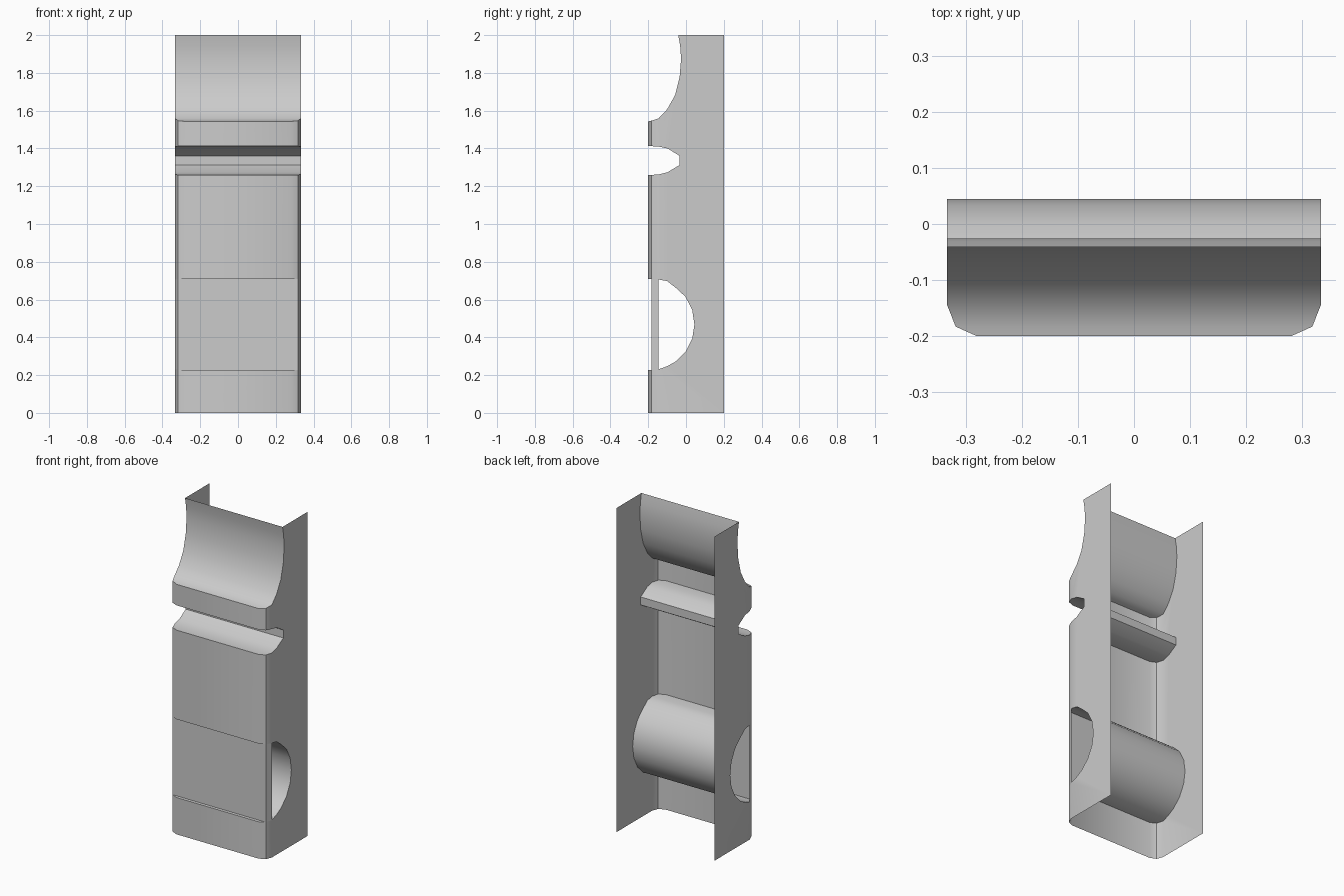
import bpy, bmesh

if "Cube" in bpy.data.objects:
    bpy.data.objects.remove(bpy.data.objects["Cube"])

# Rounded front corner in plan: (half width, depth)
CORNER = [(0.28, -0.2), (0.318, -0.183), (0.333, -0.145)]
BACK, HEIGHT, HALF = 0.2, 2.0, 0.333

# Grooves as (y, z), bottom to top; each starts/ends on the corner depths
LOWER = [(-0.2, 0.227), (-0.183, 0.228), (-0.145, 0.231), (-0.1, 0.247), (-0.055, 0.272),
         (-0.003, 0.323), (0.033, 0.393), (0.0445, 0.468), (0.033, 0.545), (-0.003, 0.615),
         (-0.055, 0.663), (-0.1, 0.698), (-0.145, 0.706), (-0.183, 0.709), (-0.2, 0.71)]
NOTCH = [(-0.2, 1.26), (-0.183, 1.26), (-0.145, 1.262), (-0.098, 1.274), (-0.034, 1.312),
         (-0.034, 1.361), (-0.098, 1.4), (-0.145, 1.41), (-0.183, 1.412), (-0.2, 1.413)]
SCOOP = [(-0.2, 1.543), (-0.183, 1.547), (-0.145, 1.559), (-0.1, 1.607), (-0.058, 1.682),
         (-0.034, 1.776), (-0.026, 1.875), (-0.031, 1.945), (-0.041, 2.0)]
GROOVES = [LOWER, NOTCH, SCOOP]


def half_width(y):
    for w, d in CORNER:
        if abs(y - d) < 1e-5:
            return w
    return HALF


def face(bm, pts):
    bm.faces.new([bm.verts.new(p) for p in pts])


def finish(bm, name):
    bmesh.ops.remove_doubles(bm, verts=bm.verts, dist=1e-4)
    bmesh.ops.recalc_face_normals(bm, faces=bm.faces)
    mesh = bpy.data.meshes.new(name)
    bm.to_mesh(mesh)
    bm.free()
    obj = bpy.data.objects.new(name, mesh)
    bpy.context.collection.objects.link(obj)
    bpy.ops.object.select_all(action='DESELECT')
    obj.select_set(True)
    bpy.context.view_layer.objects.active = obj
    bpy.ops.object.shade_smooth_by_angle(angle=0.6)
    return obj


def wrap_front(bm, rings):
    """Front face plus corner strips; rings = (half width, y, z low, z high)."""
    w, y, a, b = rings[0]
    face(bm, [(-w, y, a), (w, y, a), (w, y, b), (-w, y, b)])
    for (w0, y0, a0, b0), (w1, y1, a1, b1) in zip(rings, rings[1:]):
        for s in (-1, 1):
            face(bm, [(s * w0, y0, a0), (s * w1, y1, a1), (s * w1, y1, b1), (s * w0, y0, b0)])


# Open-backed column shell
bm = bmesh.new()
lows = [[0, 0, 0]] + [[p[1] for p in g[:-4:-1]] for g in GROOVES[:2]]
highs = [[p[1] for p in g[:3]] for g in GROOVES]
for lo, hi in zip(lows, highs):
    wrap_front(bm, [(w, y, a, b) for (w, y), a, b in zip(CORNER, lo, hi)])

# Groove surfaces across the full width
for g in GROOVES:
    for (y0, z0), (y1, z1) in zip(g, g[1:]):
        w0, w1 = half_width(y0), half_width(y1)
        face(bm, [(-w0, y0, z0), (w0, y0, z0), (w1, y1, z1), (-w1, y1, z1)])

# Side sheets following the groove outline
edge = [(-0.145, 0)] + [p for g in GROOVES for p in g if p[0] > -0.15]
for s in (-1, 1):
    face(bm, [(s * HALF, y, z) for y, z in edge + [(BACK, HEIGHT), (BACK, 0)]])
finish(bm, "column_shell")

# Recessed panel covering the lower groove
bm = bmesh.new()
wrap_front(bm, [(0.318, -0.183, 0.228, 0.709), (0.333, -0.145, 0.231, 0.706)])
finish(bm, "recessed_panel")
